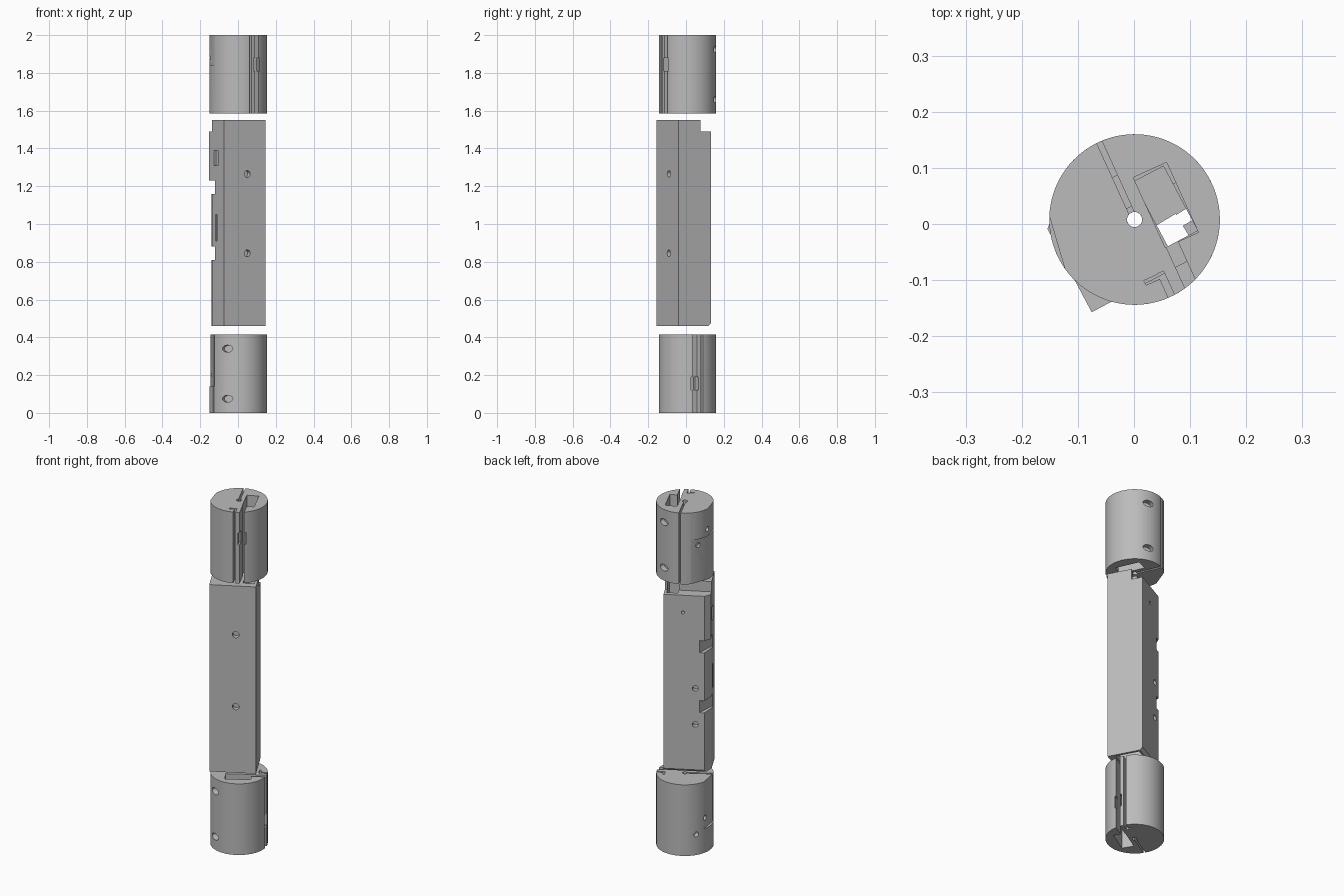
import bpy, bmesh, math
from mathutils import Matrix, Vector

old = bpy.data.objects.get("Cube")
if old:
    bpy.data.objects.remove(old, do_unlink=True)

grey = bpy.data.materials.new("plain grey")
grey.use_nodes = True
grey.diffuse_color = (0.5, 0.5, 0.5, 1)
grey.node_tree.nodes["Principled BSDF"].inputs["Base Color"].default_value = (0.5, 0.5, 0.5, 1)

RADIUS = 0.152
LENGTH = 0.415
CENTRE = Vector((0.001, 0.008, 0))


def make(name, bm):
    bmesh.ops.recalc_face_normals(bm, faces=bm.faces)
    mesh = bpy.data.meshes.new(name)
    bm.to_mesh(mesh)
    bm.free()
    obj = bpy.data.objects.new(name, mesh)
    mesh.materials.append(grey)
    bpy.context.collection.objects.link(obj)
    return obj


def prism(name, points, z0, z1):
    bm = bmesh.new()
    low = [bm.verts.new((x, y, z0)) for x, y in points]
    face = bm.faces.new(low)
    new = bmesh.ops.extrude_face_region(bm, geom=[face])["geom"]
    for v in new:
        if isinstance(v, bmesh.types.BMVert):
            v.co.z = z1
    return make(name, bm)


def block(u0, u1, v0, v1, z0, z1, turn=0):
    obj = prism("cutter", [(u0, v0), (u1, v0), (u1, v1), (u0, v1)], z0, z1)
    obj.data.transform(Matrix.Rotation(math.radians(turn), 4, 'Z'))
    return obj


def rod(name, radius, depth, matrix, sides=24):
    bm = bmesh.new()
    bmesh.ops.create_cone(bm, cap_ends=True, segments=sides, radius1=radius,
                          radius2=radius, depth=depth, matrix=matrix)
    return make(name, bm)


def side_hole(angle, z, radius, stretch=1.0):
    # Blind hole drilled into the rim, optionally wider than tall
    m = (Matrix.Rotation(math.radians(angle), 4, 'Z')
         @ Matrix.Translation((RADIUS, 0, z))
         @ Matrix.Rotation(math.pi / 2, 4, 'Y')
         @ Matrix.Diagonal((1, stretch, 1, 1)))
    return rod("cutter", radius, 0.06, m)


def cut(target, cutters):
    for c in cutters:
        c.hide_render = True
        mod = target.modifiers.new("cut", 'BOOLEAN')
        mod.operation = 'DIFFERENCE'
        mod.solver = 'EXACT'
        mod.object = c
        bpy.context.view_layer.objects.active = target
        bpy.ops.object.modifier_apply(modifier=mod.name)
        bpy.data.objects.remove(c, do_unlink=True)


def finish(obj, matrix):
    obj.data.transform(matrix)
    bpy.ops.object.select_all(action='DESELECT')
    obj.select_set(True)
    bpy.context.view_layer.objects.active = obj
    bpy.ops.object.shade_smooth_by_angle(angle=math.radians(25))


def end_drum(name, matrix, recesses):
    # Built with its outer end at z = 0, running down to -LENGTH
    drum = rod(name, RADIUS, LENGTH, Matrix.Translation((0, 0, -LENGTH / 2)), 96)
    lo, hi = -LENGTH - 0.05, 0.05
    cutters = [
        block(0.029, 0.094, -0.068, 0.069, lo, hi),            # main pocket
        block(0.031, 0.054, -0.2, -0.06, lo, hi),              # pocket to rim channel
        block(0.022, 0.062, -0.2, -0.115, -0.19, -0.12),       # latch notch
        block(-0.003, 0.009, -0.2, -0.105, lo, hi),            # hooked slot
        block(-0.03, 0.004, -0.115, -0.106, lo, hi),
        block(-0.005, 0.005, 0.004, 0.2, lo, hi),              # narrow radial slit
        rod("cutter", 0.0135, 1, Matrix.Translation((0, 0, -0.2))),
    ]
    cutters += [side_hole(53, z, 0.0185, 1.6) for z in (-0.075, -0.34)]
    for turn, flat, z0, z1 in recesses:
        cutters.append(block(flat, 0.3, -0.2, 0.2, z0, z1, turn))
    cutters += [side_hole(130, -0.2, 0.014), side_hole(153, -0.12, 0.014)]
    cut(drum, cutters)
    finish(drum, Matrix.Translation(CENTRE) @ matrix)
    return drum


# End drums: the lower one is the upper one turned over
end_drum("upper_drum",
         Matrix.Translation((0, 0, 2)) @ Matrix.Rotation(math.radians(24.5), 4, 'Z'),
         [(135.5, 0.14, -0.5, -0.16), (172, 0.144, -0.158, 0.1)])
end_drum("lower_drum",
         Matrix.Rotation(math.radians(-59), 4, 'Z') @ Matrix.Rotation(math.pi, 4, 'X'),
         [(111, 0.139, -0.5, -0.14)])

# Middle body with one chamfered long edge
BOTTOM, TOP = 0.46, 1.55
body = prism("middle_body", [(-0.145, -0.11), (0.104, -0.11), (0.104, 0.085),
                             (-0.114, 0.085), (-0.145, 0.058)], BOTTOM, TOP)


def wedge(points, axis, start, length):
    # Triangular cutter swept along the u or v axis, points given as (across, z)
    obj = prism("cutter", points, start, start + length)
    if axis == 'u':
        m = Matrix(((0, 0, 1, 0), (1, 0, 0, 0), (0, 1, 0, 0), (0, 0, 0, 1)))
    else:
        m = Matrix(((1, 0, 0, 0), (0, 0, 1, 0), (0, 1, 0, 0), (0, 0, 0, 1)))
    obj.data.transform(m)
    return obj


def cross_hole(u, z, radius, v):
    m = Matrix.Translation((u, v, z)) @ Matrix.Rotation(math.pi / 2, 4, 'X')
    return rod("cutter", radius, 0.06, m)


cutters = [
    wedge([(0.2, 0.374), (0.2, 0.59), (-0.016, 0.374)], 'u', -0.3, 0.6),     # lower slope
    block(-0.3, 0.3, 0.024, 0.2, 1.49, 1.7),                                 # top step
    wedge([(-0.2, 1.46), (-0.2, 1.7), (-0.065, 1.63)], 'v', -0.3, 0.6),      # top corner
    prism("cutter", [(-0.2, -0.095), (-0.095, 0.125), (-0.2, 0.125)], 0.4, 1.16),
    block(0.03, 0.09, -0.07, 0.06, 0.3, 1.7),                                # inner duct
    rod("cutter", 0.0135, 3, Matrix.Translation((0, 0, 1))),
    block(-0.2, -0.132, -0.045, 0.0, 1.31, 1.39),                            # side windows
    block(-0.2, -0.137, -0.035, -0.015, 0.91, 1.05),
]
# Angled notches across the chamfered edge
for z in (0.81, 1.16):
    cutters.append(prism("cutter", [(-0.25, -0.04), (-0.15, -0.02), (-0.068, 0.12),
                                    (-0.25, 0.12)], z, z + 0.07))
# Screw holes on the front and back faces
cutters += [cross_hole(-0.004, z, 0.018, -0.11) for z in (0.845, 1.265)]
cutters += [cross_hole(-0.065, z, 0.016, 0.085) for z in (0.74, 0.95)]
cutters.append(cross_hole(0, 1.39, 0.009, 0.085))
cut(body, cutters)
finish(body, Matrix.Translation(CENTRE) @ Matrix.Rotation(math.radians(28), 4, 'Z'))
